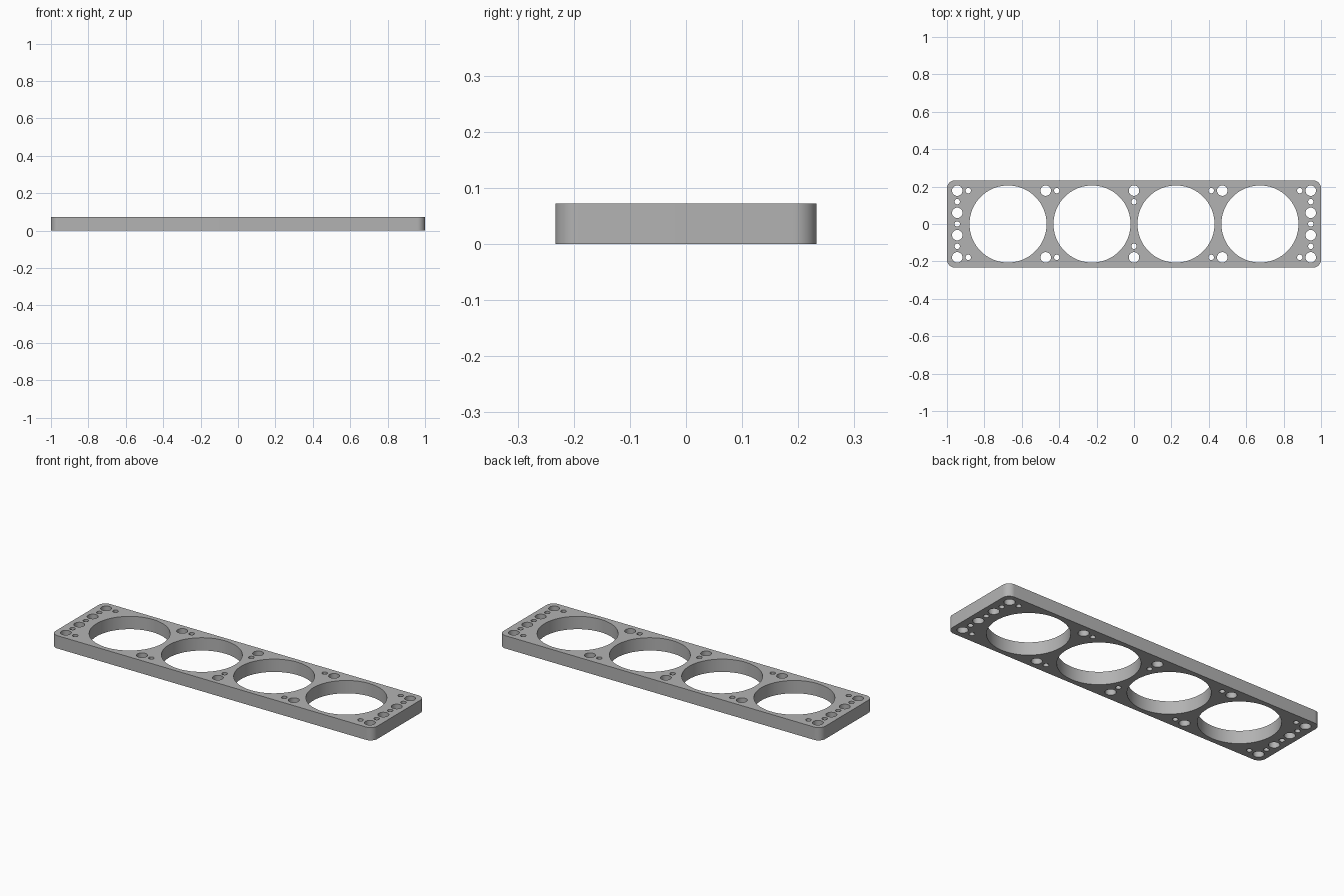
import bpy
import bmesh
from math import cos, sin, pi, radians
from mathutils import Vector

cube = bpy.data.objects.get("Cube")
if cube:
    bpy.data.objects.remove(cube, do_unlink=True)

HALF_X, HALF_Y, THICK, CORNER = 1.0, 0.233, 0.072, 0.042
PITCH = 0.0595            # spacing of the mounting hole grid
BIG, LARGE, SMALL = 0.206, 0.028, 0.0145

metal = bpy.data.materials.new("plain grey")
metal.use_nodes = True
grey = (0.45, 0.45, 0.45, 1)
metal.diffuse_color = grey
metal.node_tree.nodes["Principled BSDF"].inputs["Base Color"].default_value = grey

bm = bmesh.new()


def add_loop(points):
    """Closed ring of edges on the ground plane."""
    verts = [bm.verts.new((x, y, 0)) for x, y in points]
    for a, b in zip(verts, verts[1:] + verts[:1]):
        bm.edges.new((a, b))


def arc(cx, cy, r, start, sweep, n):
    return [(cx + r * cos(start + sweep * i / n), cy + r * sin(start + sweep * i / n))
            for i in range(n + 1)]


def hole(cx, cy, r, n):
    add_loop(arc(cx, cy, r, 0, 2 * pi, n)[:-1])


# Rounded plate outline
outline = []
for i, (sx, sy) in enumerate([(1, 1), (-1, 1), (-1, -1), (1, -1)]):
    outline += arc(sx * (HALF_X - CORNER), sy * (HALF_Y - CORNER), CORNER, i * pi / 2, pi / 2, 12)
add_loop(outline)

# Four big round openings
for i in range(4):
    hole((i - 1.5) * 0.449, 0, BIG, 96)

# Mounting holes, mirrored left to right and front to back
row = 3 * PITCH
for sy in (-1, 1):
    hole(0, sy * row, LARGE, 32)
    hole(0, sy * 2 * PITCH, SMALL, 24)
    for sx in (-1, 1):
        hole(sx * 0.472, sy * row, LARGE, 32)
        hole(sx * 0.413, sy * row, SMALL, 24)
        hole(sx * 0.886, sy * row, SMALL, 24)

# Alternating hole column at each end
for sx in (-1, 1):
    for k in range(-3, 4):
        odd = k % 2
        hole(sx * 0.945, k * PITCH, LARGE if odd else SMALL, 32 if odd else 24)

# Fill the outline around the holes and give it thickness
bmesh.ops.triangle_fill(bm, use_beauty=True, use_dissolve=False,
                        edges=bm.edges[:], normal=Vector((0, 0, 1)))
extruded = bmesh.ops.extrude_face_region(bm, geom=bm.faces[:], use_keep_orig=True)
bmesh.ops.translate(bm, vec=(0, 0, THICK),
                    verts=[g for g in extruded["geom"] if isinstance(g, bmesh.types.BMVert)])
bmesh.ops.recalc_face_normals(bm, faces=bm.faces[:])

mesh = bpy.data.meshes.new("perforated_plate")
bm.to_mesh(mesh)
bm.free()
mesh.materials.append(metal)
plate = bpy.data.objects.new("perforated_plate", mesh)
bpy.context.collection.objects.link(plate)

# Smooth hole walls with crisp rims
bpy.ops.object.select_all(action="DESELECT")
plate.select_set(True)
bpy.context.view_layer.objects.active = plate
bpy.ops.object.shade_smooth_by_angle(angle=radians(30))
